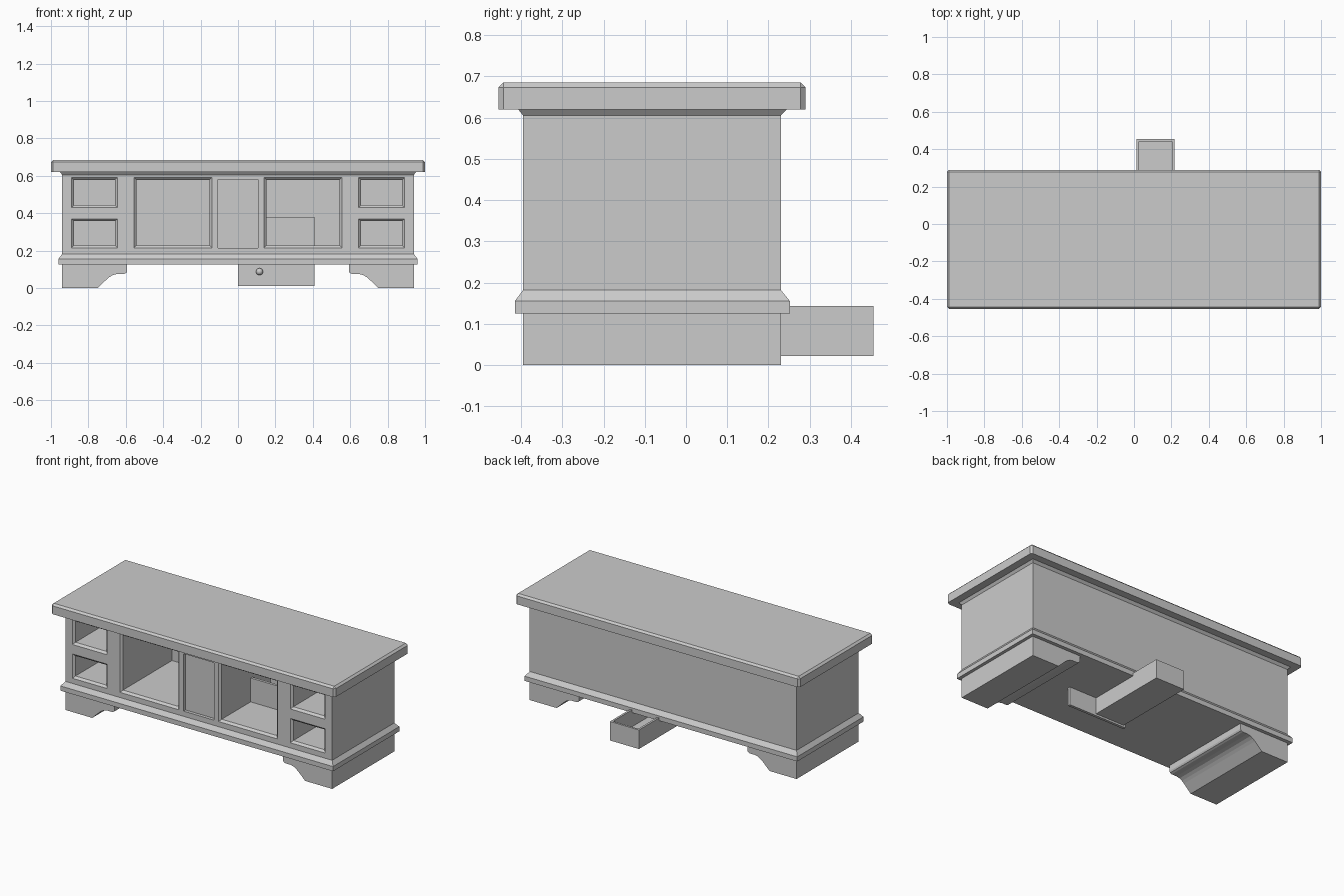
import bpy, bmesh

cube = bpy.data.objects.get("Cube")
if cube:
    bpy.data.objects.remove(cube, do_unlink=True)

grey = bpy.data.materials.new("plain_grey")
grey.use_nodes = True
grey.diffuse_color = (0.6, 0.6, 0.6, 1)
grey.node_tree.nodes["Principled BSDF"].inputs["Base Color"].default_value = grey.diffuse_color


def finish(name, bm):
    bmesh.ops.recalc_face_normals(bm, faces=bm.faces)
    mesh = bpy.data.meshes.new(name)
    bm.to_mesh(mesh)
    bm.free()
    mesh.materials.append(grey)
    obj = bpy.data.objects.new(name, mesh)
    bpy.context.collection.objects.link(obj)
    return obj


def loft(bm, loops):
    """Closed solid through loops of equal length."""
    rings = [[bm.verts.new(p) for p in loop] for loop in loops]
    for a, b in zip(rings, rings[1:]):
        for i in range(len(a)):
            j = (i + 1) % len(a)
            bm.faces.new((a[i], a[j], b[j], b[i]))
    bm.faces.new(rings[0])
    bm.faces.new(rings[-1])


def flat_rect(x, y0, y1, z):
    return [(-x, y0, z), (x, y0, z), (x, y1, z), (-x, y1, z)]


def front_rect(x0, x1, z0, z1, y):
    return [(x0, y, z0), (x1, y, z0), (x1, y, z1), (x0, y, z1)]


def box(name, x0, x1, y0, y1, z0, z1):
    bm = bmesh.new()
    loft(bm, [front_rect(x0, x1, z0, z1, y) for y in (y0, y1)])
    return finish(name, bm)


def cut(target, cutter):
    cutter.hide_render = True
    mod = target.modifiers.new("cut", "BOOLEAN")
    mod.operation, mod.solver, mod.object = "DIFFERENCE", "EXACT", cutter
    bpy.context.view_layer.objects.active = target
    bpy.ops.object.modifier_apply(modifier=mod.name)
    bpy.data.objects.remove(cutter, do_unlink=True)


FRONT, BACK = -0.395, 0.23

# Cabinet body with the flared neck under the top
bm = bmesh.new()
loft(bm, [flat_rect(0.94, FRONT, BACK, 0.13), flat_rect(0.94, FRONT, BACK, 0.605),
          flat_rect(0.952, FRONT - 0.012, BACK + 0.014, 0.62)])
body = finish("cabinet_body", bm)

# Compartments with chamfered rims, and the shallow centre panel
bm = bmesh.new()
openings = [(0.14, 0.555, 0.215, 0.59), (0.645, 0.89, 0.215, 0.37), (0.645, 0.89, 0.43, 0.59)]
for x0, x1, z0, z1 in openings:
    for a, b in ((x0, x1), (-x1, -x0)):
        r = 0.013
        inner = (a + r, b - r, z0 + r, z1 - r)
        loft(bm, [front_rect(a, b, z0, z1, FRONT - 0.02), front_rect(a, b, z0, z1, FRONT),
                  front_rect(*inner, FRONT + 0.013), front_rect(*inner, 0.11)])
loft(bm, [front_rect(-0.107, 0.107, 0.215, 0.58, y) for y in (FRONT - 0.02, FRONT + 0.02)])
cut(body, finish("opening_cutter", bm))

# Base moulding
bm = bmesh.new()
loft(bm, [flat_rect(0.96, FRONT - 0.02, BACK + 0.022, 0.125),
          flat_rect(0.96, FRONT - 0.02, BACK + 0.022, 0.155),
          flat_rect(0.94, FRONT, BACK, 0.182)])
finish("base_moulding", bm)

# Table top, bevelled everywhere but below
bm = bmesh.new()
loft(bm, [flat_rect(1, -0.455, 0.29, 0.62), flat_rect(1, -0.455, 0.29, 0.685)])
edges = [e for e in bm.edges if max(v.co.z for v in e.verts) > 0.65]
bmesh.ops.bevel(bm, geom=edges, offset=0.012, segments=1, affect="EDGES")
finish("table_top", bm)

# Shaped feet running front to back
foot = [(0.94, 0), (0.75, 0), (0.70, 0.048), (0.685, 0.06), (0.667, 0.07), (0.645, 0.075),
        (0.61, 0.075), (0.598, 0.08), (0.593, 0.09), (0.593, 0.13), (0.94, 0.13)]
for side, label in ((1, "left"), (-1, "right")):
    bm = bmesh.new()
    loft(bm, [[(side * x, y, z) for x, z in foot] for y in (FRONT, BACK)])
    finish(label + "_foot", bm)

# Drawer: front panel, open tray and knob
box("drawer_front", 0, 0.41, -0.092, -0.075, 0.01, 0.38)
tray = box("drawer_tray", 0.013, 0.217, -0.075, 0.455, 0.022, 0.143)
cut(tray, box("tray_cutter", 0.026, 0.204, -0.062, 0.442, 0.035, 0.2))

bm = bmesh.new()
bmesh.ops.create_uvsphere(bm, u_segments=12, v_segments=8, radius=0.019)
bmesh.ops.translate(bm, verts=bm.verts, vec=(0.115, -0.105, 0.087))
knob = finish("drawer_knob", bm)
knob.data.shade_smooth()
